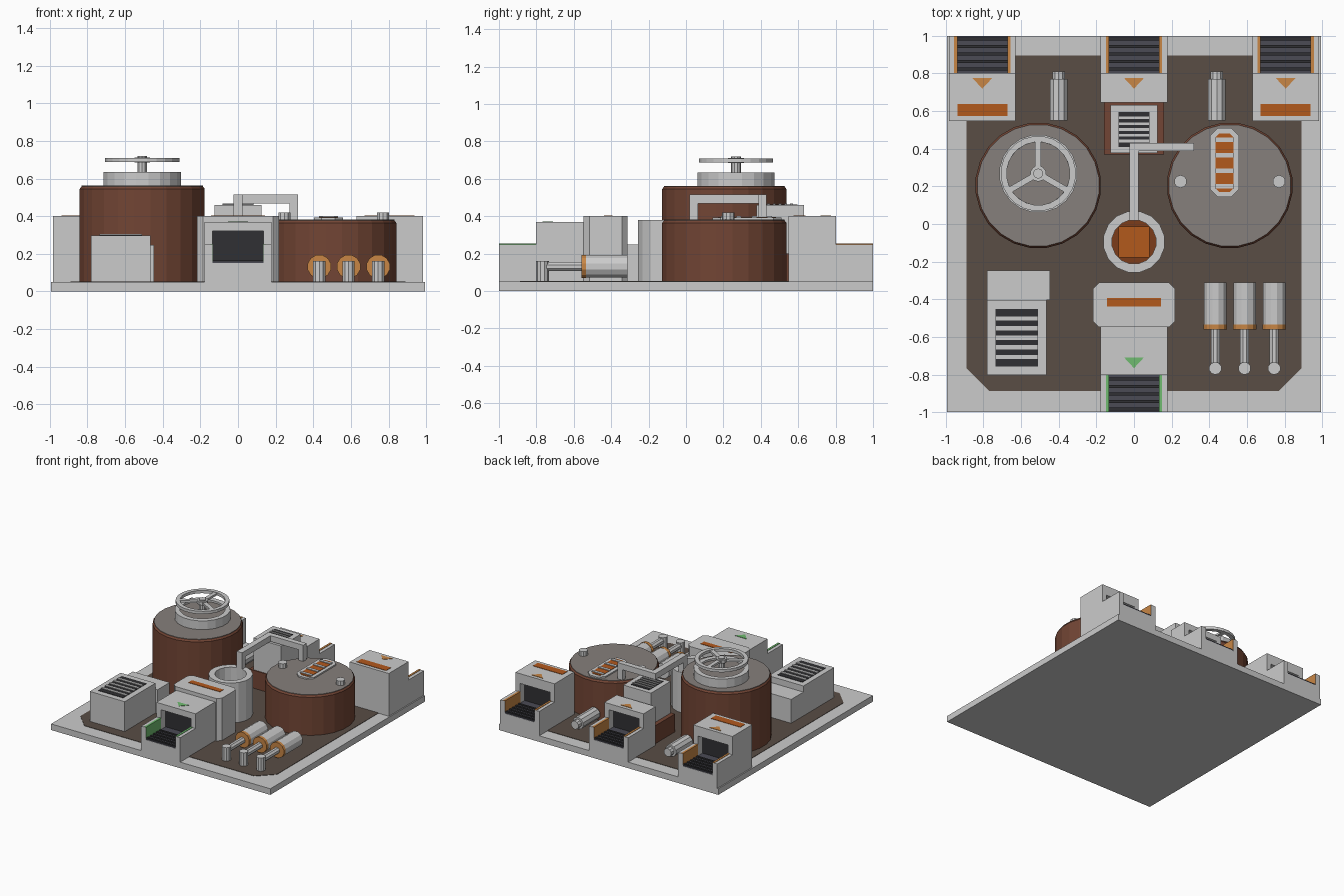
import bpy, bmesh, math
from mathutils import Matrix, Vector

if "Cube" in bpy.data.objects:
    bpy.data.objects.remove(bpy.data.objects["Cube"])


def mat(name, *rgb):
    m = bpy.data.materials.new(name)
    m.diffuse_color = (*rgb, 1)
    m.use_nodes = True
    m.node_tree.nodes["Principled BSDF"].inputs["Base Color"].default_value = m.diffuse_color
    return m


BROWN = mat("brown", 0.17, 0.06, 0.035)
FLOOR = mat("floor_brown", 0.10, 0.075, 0.06)
LID = mat("lid_grey", 0.24, 0.215, 0.2)
ORANGE = mat("orange", 0.45, 0.1, 0.012)
TAN = mat("amber", 0.58, 0.24, 0.06)
GREEN = mat("green", 0.16, 0.5, 0.16)
DARK = mat("dark", 0.03, 0.03, 0.033)
BELT = mat("belt", 0.07, 0.07, 0.09)
RUST = mat("rust", 0.2, 0.045, 0.01)


def finish(name, bm, material=None):
    bmesh.ops.recalc_face_normals(bm, faces=bm.faces)
    me = bpy.data.meshes.new(name)
    bm.to_mesh(me)
    bm.free()
    if material:
        me.materials.append(material)
    ob = bpy.data.objects.new(name, me)
    bpy.context.collection.objects.link(ob)
    return ob


def prism(name, pts, z0, z1, material=None):
    """Extrude a flat outline upward."""
    bm = bmesh.new()
    lo = [bm.verts.new((x, y, z0)) for x, y in pts]
    hi = [bm.verts.new((x, y, z1)) for x, y in pts]
    bm.faces.new(lo)
    bm.faces.new(hi)
    for i in range(len(pts)):
        j = (i + 1) % len(pts)
        bm.faces.new((lo[i], lo[j], hi[j], hi[i]))
    return finish(name, bm, material)


def box(name, x0, x1, y0, y1, z0, z1, material=None):
    return prism(name, [(x0, y0), (x1, y0), (x1, y1), (x0, y1)], z0, z1, material)


def chamfered(name, x0, x1, y0, y1, z0, z1, c, material=None):
    pts = [(x0 + c, y0), (x1 - c, y0), (x1, y0 + c), (x1, y1 - c),
           (x1 - c, y1), (x0 + c, y1), (x0, y1 - c), (x0, y0 + c)]
    return prism(name, pts, z0, z1, material)


def lathe(name, profile, n, loc, material=None, axis_y=False, closed=False):
    """Spin (radius, height) points; open profiles get capped ends."""
    bm = bmesh.new()
    rings = []
    for r, h in profile:
        rings.append([bm.verts.new((r * math.cos(t), r * math.sin(t), h))
                      for t in (2 * math.pi * (i + 0.5) / n for i in range(n))])
    pairs = list(zip(rings, rings[1:])) + ([(rings[-1], rings[0])] if closed else [])
    for a, b in pairs:
        for i in range(n):
            j = (i + 1) % n
            bm.faces.new((a[i], a[j], b[j], b[i]))
    if not closed:
        bm.faces.new(rings[0])
        bm.faces.new(rings[-1])
    m = Matrix.Translation(loc)
    if axis_y:
        m = m @ Matrix.Rotation(-math.pi / 2, 4, 'X')
    bmesh.ops.transform(bm, matrix=m, verts=bm.verts)
    return finish(name, bm, material)


def cyl(name, r, h0, h1, n, loc, material=None, axis_y=False):
    return lathe(name, [(r, h0), (r, h1)], n, loc, material, axis_y)


def grille(name, x0, x1, y0, y1, z, bars, bar_w, material):
    """Coloured panel with grey slats across it."""
    box(name + "_panel", x0, x1, y0, y1, z - 0.01, z + 0.003, material)
    step = (y1 - y0) / (bars + 1)
    for i in range(bars):
        y = y0 + step * (i + 1)
        box(name + "_slat", x0, x1, y - bar_w / 2, y + bar_w / 2, z, z + 0.008)


def port(name, cx, inner, top, side, accent):
    """Conveyor port: side is +1 at the back edge, -1 at the front edge."""
    def part(label, x0, x1, a, b, z0, z1, m=None):
        ya, yb = sorted((side * a, side * b))
        box(name + "_" + label, cx + x0, cx + x1, ya, yb, z0, z1, m)
    w, d = 0.177, 0.135
    part("body", -w, w, inner, 0.74, 0.05, top)
    part("lintel", -w, w, 0.74, 0.803, 0.32, top)
    part("bed", -d, d, 0.74, 1.0, 0.05, 0.15)
    part("belt", -d, d, 0.74, 0.998, 0.15, 0.158, BELT)
    part("opening", -d, d, 0.738, 0.744, 0.158, 0.32, DARK)
    for i in range(5):
        a = 0.815 + i * 0.04
        part("belt_rib", -d, d, a, a + 0.016, 0.156, 0.166, DARK)
    for s in (-1, 1):
        x0, x1 = sorted((s * d, s * w))
        part("jamb", x0, x1, 0.74, 0.803, 0.05, 0.32)
        part("cheek", x0, x1, 0.803, 1.0, 0.05, 0.25)
        x0, x1 = sorted((s * 0.133, s * 0.15))
        part("cheek_stripe", x0, x1, 0.803, 0.999, 0.16, 0.253, accent)
    y = 0.775 if side > 0 else -0.71
    prism(name + "_arrow", [(cx - 0.052, y), (cx, y - 0.056), (cx + 0.052, y)],
          top - 0.005, top + 0.003, accent)


# Base plate and floor inlay
box("base_plate", -0.993, 0.993, -1, 1, 0, 0.05)
chamfered("floor_inlay", -0.89, 0.89, -0.887, 0.895, 0.04, 0.053, 0.12, FLOOR)

# Conveyor ports
for label, cx in (("left", -0.806), ("right", 0.806)):
    port(label + "_input_port", cx, 0.547, 0.40, 1, TAN)
    box(label + "_port_strip", cx - 0.133, cx + 0.133, 0.575, 0.638, 0.39, 0.403, ORANGE)
port("middle_input_port", 0, 0.645, 0.37, 1, TAN)
port("output_port", 0, 0.547, 0.37, -1, GREEN)
chamfered("output_block", -0.217, 0.217, -0.547, -0.312, 0.05, 0.40, 0.03)
box("output_strip", -0.143, 0.143, -0.438, -0.392, 0.39, 0.403, ORANGE)

# Two tanks
for label, x, top in (("tall", -0.509, 0.563), ("short", 0.509, 0.382)):
    lathe(label + "_tank", [(0.335, 0.05), (0.335, top - 0.018), (0.325, top - 0.004)],
          24, (x, 0.205, 0), BROWN)
    cyl(label + "_tank_lid", 0.325, top - 0.01, top, 24, (x, 0.205, 0), LID)

# Hand wheel on the tall tank
wx, wy = -0.509, 0.268
lathe("wheel_collar", [(0.208, 0.55), (0.208, 0.635), (0.168, 0.635), (0.168, 0.55)],
      20, (wx, wy, 0), closed=True)
cyl("wheel_collar_top", 0.17, 0.55, 0.62, 20, (wx, wy, 0), LID)
lathe("wheel_rim", [(0.2, 0.687), (0.2, 0.71), (0.168, 0.71), (0.168, 0.687)],
      24, (wx, wy, 0), closed=True)
cyl("wheel_shaft", 0.027, 0.6, 0.72, 10, (wx, wy, 0))
cyl("wheel_hub", 0.043, 0.685, 0.712, 10, (wx, wy, 0))
for k in range(3):
    spoke = box("wheel_spoke", 0.02, 0.175, -0.016, 0.016, 0.69, 0.707)
    spoke.matrix_world = (Matrix.Translation((wx, wy, 0))
                          @ Matrix.Rotation(math.radians(90 + 120 * k), 4, 'Z'))

# Short tank lid fittings
for x in (0.247, 0.771):
    cyl("lid_bolt", 0.034, 0.37, 0.42, 10, (x, 0.226, 0))
chamfered("sight_frame", 0.403, 0.558, 0.143, 0.511, 0.375, 0.393, 0.042)
chamfered("sight_glass", 0.432, 0.53, 0.17, 0.48, 0.385, 0.396, 0.02, ORANGE)
for i in range(4):
    y = 0.2 + i * 0.083
    box("sight_bar", 0.43, 0.532, y - 0.012, y + 0.012, 0.39, 0.402)

# Mixing pot
lathe("pot_wall", [(0.165, 0.05), (0.165, 0.38), (0.118, 0.38), (0.118, 0.05)],
      16, (0, -0.095, 0), closed=True)
cyl("pot_contents", 0.12, 0.06, 0.2, 16, (0, -0.095, 0), RUST)
box("pot_core", -0.082, 0.082, -0.177, -0.013, 0.1, 0.21, ORANGE)

# Square transfer pipe from pot to short tank
box("pipe_riser", -0.024, 0.024, 0.018, 0.065, 0.32, 0.515)
box("pipe_back_run", -0.024, 0.024, 0.065, 0.43, 0.467, 0.515)
box("pipe_side_run", 0.024, 0.32, 0.387, 0.43, 0.467, 0.515)
box("pipe_drop", 0.275, 0.32, 0.387, 0.43, 0.375, 0.467)

# Rear vent unit
box("rear_vent_base", -0.16, 0.16, 0.37, 0.65, 0.05, 0.2, BROWN)
box("rear_vent_box", -0.125, 0.125, 0.378, 0.632, 0.2, 0.46)
grille("rear_vent", -0.083, 0.083, 0.41, 0.595, 0.46, 5, 0.014, DARK)

# Front left generator
box("generator_box", -0.78, -0.464, -0.803, -0.405, 0.05, 0.298)
box("generator_back", -0.78, -0.446, -0.405, -0.247, 0.05, 0.248)
grille("generator_vent", -0.737, -0.511, -0.757, -0.452, 0.298, 5, 0.022, DARK)

# Front right pistons
for x in (0.432, 0.588, 0.745):
    cyl("piston_body", 0.062, -0.535, -0.312, 12, (x, 0, 0.132), None, True)
    cyl("piston_ring", 0.064, -0.56, -0.535, 12, (x, 0, 0.132), TAN, True)
    cyl("piston_rod", 0.026, -0.766, -0.55, 8, (x, 0, 0.13), None, True)
    cyl("piston_post", 0.034, 0.05, 0.162, 10, (x, -0.767, 0))

# Rear canisters
for x in (-0.4, 0.44):
    lathe("rear_canister", [(0.049, 0.55), (0.049, 0.77), (0.034, 0.77), (0.034, 0.81)],
          10, (x, 0, 0.115), None, True)
